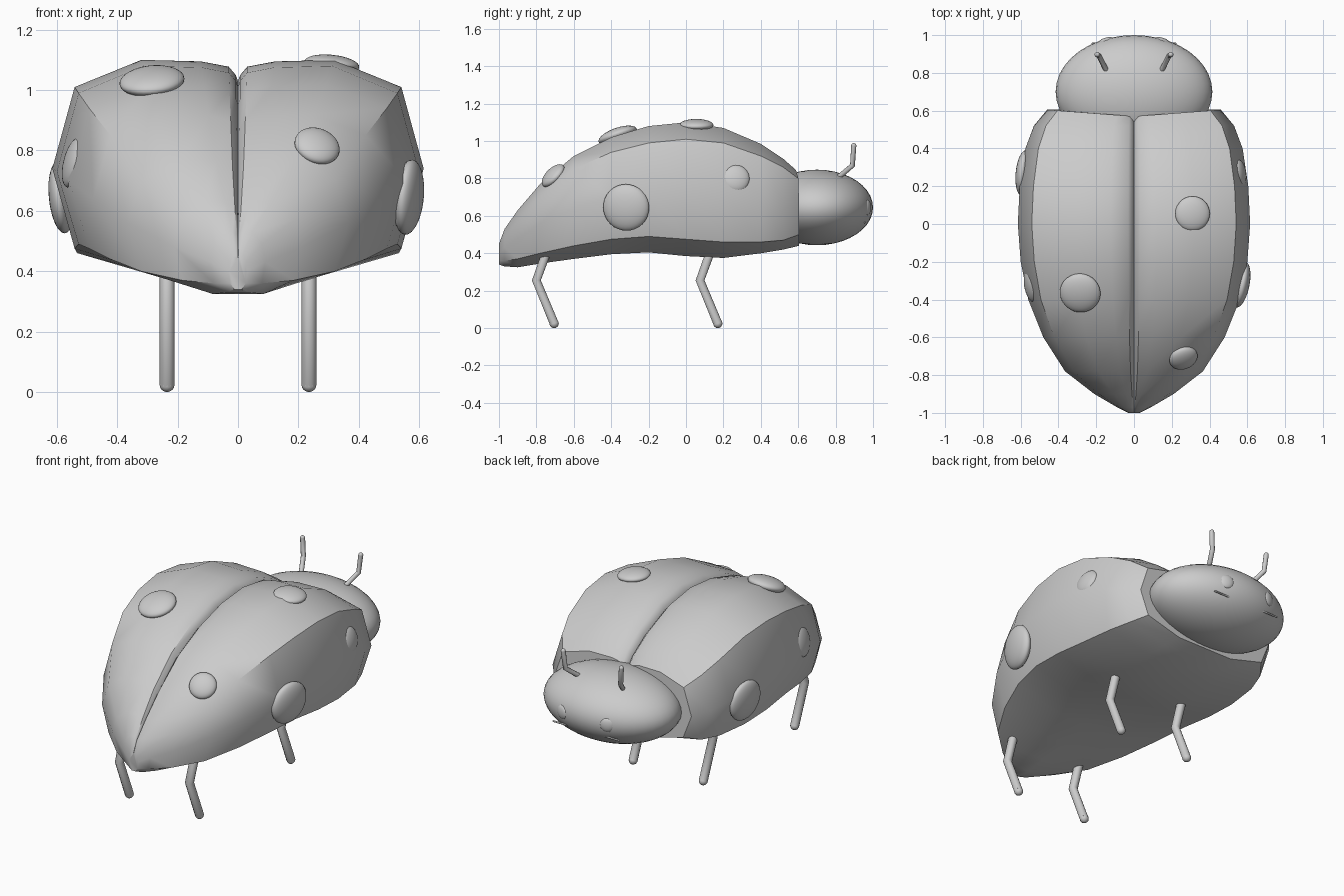
import bpy, bmesh, math
from mathutils import Vector

if "Cube" in bpy.data.objects:
    bpy.data.objects.remove(bpy.data.objects["Cube"])


def finish(obj, angle=40):
    bpy.ops.object.select_all(action='DESELECT')
    obj.select_set(True)
    bpy.context.view_layer.objects.active = obj
    bpy.ops.object.shade_smooth_by_angle(angle=math.radians(angle))
    return obj


def ellipsoid(name, loc, scale, normal=(0, 0, 1), seg=32, rings=16):
    bpy.ops.mesh.primitive_uv_sphere_add(segments=seg, ring_count=rings, radius=1, location=loc)
    o = bpy.context.object
    o.name = name
    o.scale = scale
    o.rotation_euler = Vector(normal).to_track_quat('Z', 'Y').to_euler()
    return finish(o)


def rod(name, pts, radius):
    # bent round bar with rounded ends, as one mesh
    cu = bpy.data.curves.new(name, 'CURVE')
    cu.dimensions = '3D'
    cu.bevel_depth = radius
    cu.bevel_resolution = 3
    cu.use_fill_caps = True
    sp = cu.splines.new('POLY')
    sp.points.add(len(pts) - 1)
    for p, c in zip(sp.points, pts):
        p.co = (*c, 1)
    o = bpy.data.objects.new(name, cu)
    bpy.context.collection.objects.link(o)
    bpy.ops.object.select_all(action='DESELECT')
    o.select_set(True)
    bpy.context.view_layer.objects.active = o
    bpy.ops.object.convert(target='MESH')
    o = bpy.context.object
    finish(o)
    for i, c in ((1, pts[0]), (2, pts[-1])):
        ellipsoid(f"{name}_end_{i}", c, (radius,) * 3, seg=12, rings=8)


# Shell: sections of y, half width, top, upper crease, middle, lower crease, bottom
SECTIONS = [
    (-1.0, .03, .45, .43, .40, .36, .34),
    (-.97, .09, .53, .49, .43, .36, .33),
    (-.90, .21, .63, .57, .48, .37, .325),
    (-.78, .365, .77, .70, .56, .40, .345),
    (-.60, .48, .92, .85, .64, .44, .37),
    (-.40, .56, 1.02, .94, .70, .475, .395),
    (-.20, .60, 1.08, .99, .73, .49, .405),
    (0.0, .615, 1.10, 1.01, .74, .475, .385),
    (.20, .605, 1.07, .99, .74, .46, .375),
    (.40, .575, .985, .92, .69, .46, .40),
    (.52, .53, .905, .86, .66, .47, .42),
    (.605, .46, .845, .80, .64, .50, .44),
]
bm = bmesh.new()
rings = []
for y, w, zt, zc, zm, zl, zb in SECTIONS:
    g = .05 * min(1, w / .3)
    half = [(0.012 * w, zt - g), (.05 * w, zt - .45 * g), (.2 * w, zt - .1 * g), (.52 * w, zt),
            (.88 * w, zc), (w, zm), (.88 * w, zl), (.4 * w, zb)]
    loop = [(0, zt - 1.4 * g)] + half + [(0, zb)] + [(-x, z) for x, z in reversed(half)]
    ring = []
    for x, z in loop:
        dy = -.035 * (1 - abs(x) / w) if y > .6 and z > zm else 0
        ring.append(bm.verts.new((x, y + dy, z)))
    rings.append(ring)
n = len(rings[0])
for a, b in zip(rings, rings[1:]):
    for i in range(n):
        j = (i + 1) % n
        bm.faces.new((a[i], a[j], b[j], b[i]))
bm.faces.new(rings[0])
bm.faces.new(rings[-1])
bmesh.ops.recalc_face_normals(bm, faces=bm.faces)
me = bpy.data.meshes.new("shell")
bm.to_mesh(me)
bm.free()
shell = bpy.data.objects.new("shell", me)
bpy.context.collection.objects.link(shell)
finish(shell)

# Head
ellipsoid("head", (0, .70, .645), (.415, .30, .202), seg=40, rings=20)

# Mouth line
rod("mouth", [(-.22, .955, .565), (.22, .955, .565)], .005)

for s, side in ((1, "right"), (-1, "left")):
    # Eyes
    ellipsoid(f"eye_{side}", (s * .15, .968, .645), (.042, .042, .018), (s * .35, 1, 0), 20, 10)
    # Antennae
    rod(f"antenna_{side}", [(s * .15, .82, .81), (s * .185, .89, .87), (s * .195, .897, .975)], .014)
    # Legs
    for pos, y in (("front", .12), ("back", -.755)):
        rod(f"{pos}_leg_{side}", [(s * .235, y + .015, .42), (s * .235, y - .045, .255),
                                  (s * .235, y + .05, .025)], .025)

# Spots: location, outward normal, radius, thickness
SPOTS = [
    ((.565, -.32, .645), (1, -.2, -.1), .125, .045),
    ((.56, .265, .80), (1, .1, .25), .075, .03),
    ((-.585, .27, .645), (-1, .1, -.1), .12, .04),
    ((-.545, -.33, .76), (-1, -.2, .25), .085, .03),
    ((-.285, -.365, 1.03), (-.1, -.35, 1), .108, .04),
    ((.31, .055, 1.085), (.1, 0, 1), .092, .032),
    ((.262, -.71, .815), (.3, -.75, .75), .077, .035),
]
for i, (loc, nrm, r, t) in enumerate(SPOTS):
    ellipsoid(f"spot_{i + 1}", loc, (r, r, t), nrm)
